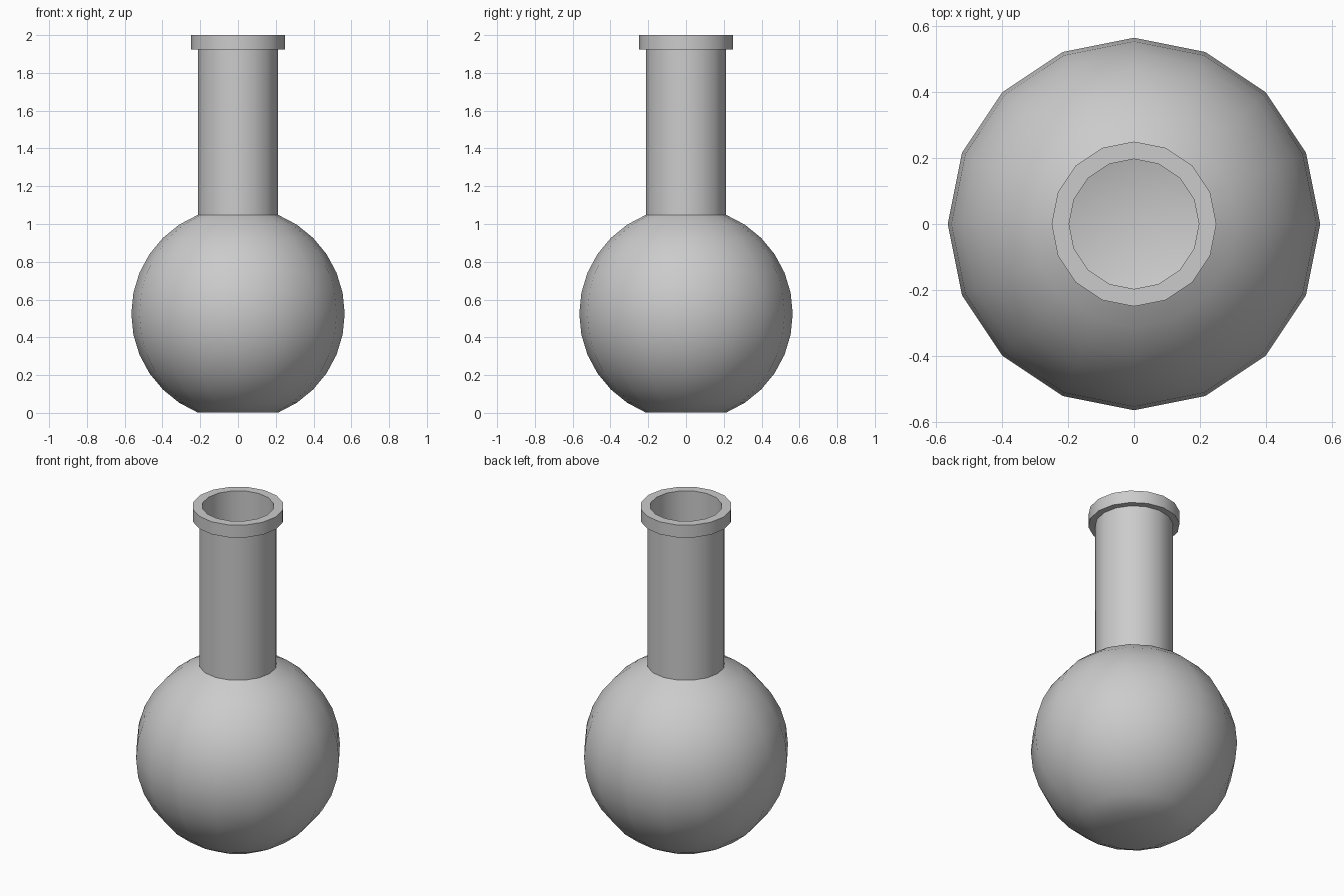
import bpy, bmesh, math

if "Cube" in bpy.data.objects:
    bpy.data.objects.remove(bpy.data.objects["Cube"])

SIDES = 16
WALL = 0.018
ARC = 12  # profile segments along the bulb


def bulb_arc(radius, centre, neck_radius):
    """Profile points from the flat base up to the neck joint."""
    a = math.acos(neck_radius / radius)
    return [(radius * math.cos(-a + 2 * a * i / ARC),
             centre + radius * math.sin(-a + 2 * a * i / ARC)) for i in range(ARC + 1)]


def lathe(name, profile):
    """Revolve a profile and close both ends with flat discs."""
    bm = bmesh.new()
    rings = [[bm.verts.new((r * math.cos(math.tau * k / SIDES),
                            r * math.sin(math.tau * k / SIDES), z))
              for k in range(SIDES)] for r, z in profile]
    for low, high in zip(rings, rings[1:]):
        for k in range(SIDES):
            n = (k + 1) % SIDES
            bm.faces.new((low[k], low[n], high[n], high[k]))
    bm.faces.new(rings[0][::-1])
    bm.faces.new(rings[-1])
    bmesh.ops.recalc_face_normals(bm, faces=bm.faces)
    mesh = bpy.data.meshes.new(name)
    bm.to_mesh(mesh)
    bm.free()
    obj = bpy.data.objects.new(name, mesh)
    bpy.context.collection.objects.link(obj)
    bpy.ops.object.select_all(action='DESELECT')
    obj.select_set(True)
    bpy.context.view_layer.objects.active = obj
    bpy.ops.object.shade_smooth_by_angle(angle=math.radians(30))
    return obj


# Outside: round bulb, straight neck, thick lip
outer = bulb_arc(0.565, 0.525, 0.213) + [(0.213, 1.925), (0.25, 1.925), (0.25, 2.0)]
# Inside: the same shape, one wall thickness smaller, from lip to base
inner = [(0.197, 2.0)] + bulb_arc(0.565 - WALL, 0.525, 0.197)[::-1]
lathe("flask", outer + inner)
